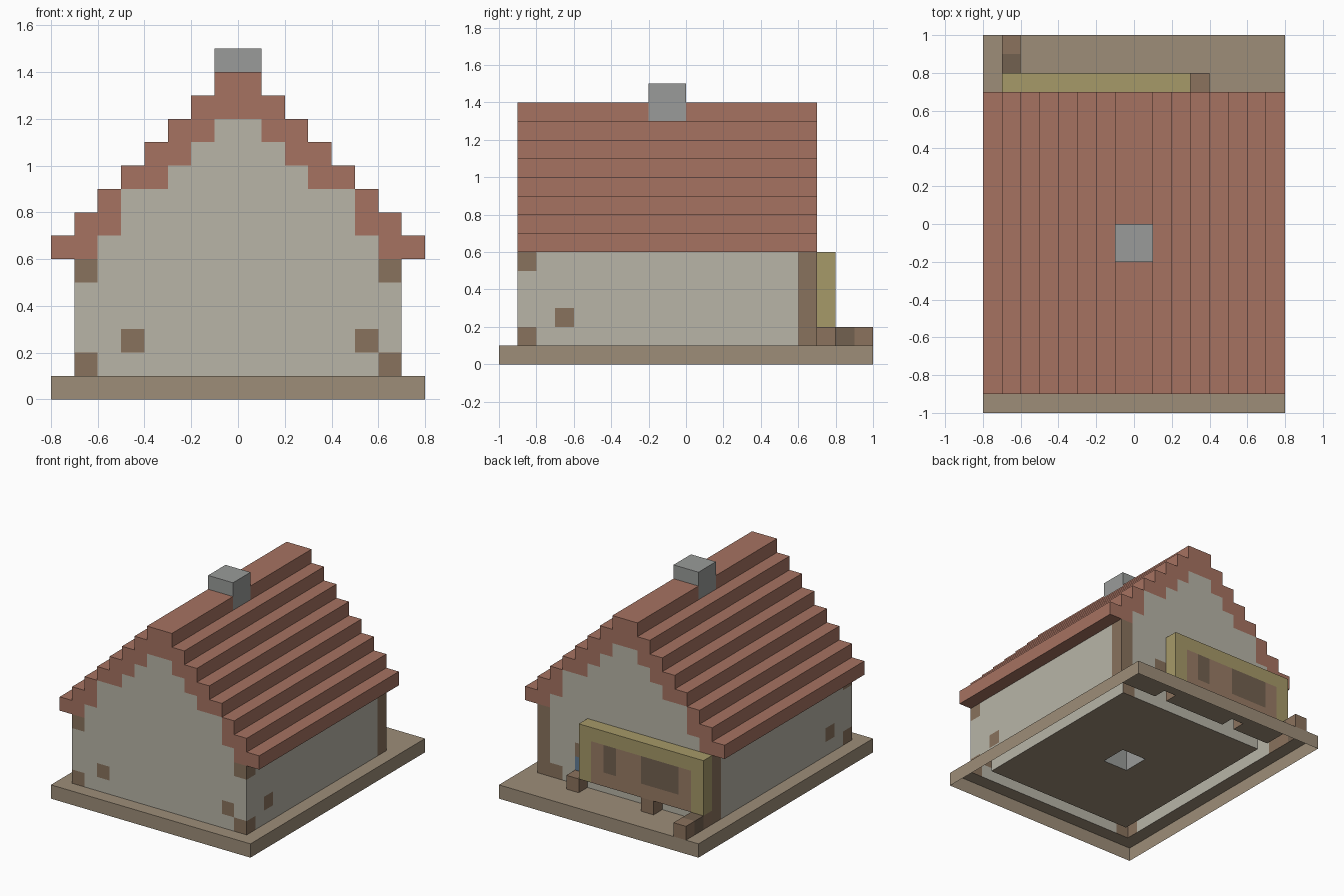
import bpy, bmesh

if "Cube" in bpy.data.objects:
    bpy.data.objects.remove(bpy.data.objects["Cube"])

# Block-built house: parts are filled on a 0.1 grid, later parts replace earlier
# ones, and only the exposed faces are meshed (underside left open).
S = 0.1
cells = {}
COLORS = {
    "base": (0.34, 0.27, 0.19), "walls": (0.48, 0.46, 0.39),
    "roof": (0.38, 0.17, 0.12), "chimney": (0.32, 0.33, 0.32),
    "timber": (0.25, 0.17, 0.11), "porch_frame": (0.38, 0.32, 0.14),
    "porch_panel": (0.32, 0.20, 0.13), "porch_dark_panel": (0.17, 0.12, 0.08),
    "porch_legs": (0.26, 0.17, 0.11), "blue_block": (0.12, 0.20, 0.30),
}


def fill(part, x, y, z, mirror=False):
    """Fill half-open cell ranges with a part, optionally mirrored in x."""
    for i in range(*x):
        for j in range(*y):
            for k in range(*z):
                cells[i, j, k] = part
                if mirror:
                    cells[-1 - i, j, k] = part


# Base slab
fill("base", (-8, 8), (-10, 10), (0, 1))

# Side walls and the stepped front and back gables
fill("walls", (6, 7), (-9, 7), (1, 6), mirror=True)
GABLE = [7] * 5 + [6, 5, 5, 3, 2, 1]
for j in (-9, 6):
    for n, half in enumerate(GABLE):
        fill("walls", (-half, half), (j, j + 1), (n + 1, n + 2))

# Stepped roof courses, from eaves to ridge
ROOF = [(6, 8), (5, 7), (5, 6), (3, 5), (2, 4), (1, 3), (0, 2), (0, 1)]
for n, span in enumerate(ROOF):
    fill("roof", span, (-9, 7), (6 + n, 7 + n), mirror=True)
fill("roof", (4, 5), (-8, 6), (8, 9), mirror=True)

# Chimney running from the floor through the ridge
fill("chimney", (-1, 1), (-2, 0), (1, 15))

# Timber corner posts and accent blocks
for k in (1, 5):
    fill("timber", (6, 7), (-9, -8), (k, k + 1), mirror=True)
fill("timber", (6, 7), (6, 7), (1, 6), mirror=True)
fill("timber", (6, 7), (-7, -6), (2, 3), mirror=True)
fill("timber", (-5, -4), (-9, -8), (2, 3))
fill("timber", (5, 6), (-9, -8), (2, 3))
fill("timber", (5, 6), (6, 7), (1, 2))
fill("timber", (3, 4), (6, 7), (3, 4))
fill("blue_block", (3, 4), (6, 7), (2, 3))

# Raised porch board on the back, with its frame, panels and legs
fill("porch_frame", (-7, 3), (7, 8), (2, 6))
fill("porch_panel", (-6, 2), (7, 8), (2, 5))
fill("porch_dark_panel", (0, 1), (7, 8), (3, 5))
fill("porch_dark_panel", (-5, -2), (7, 8), (3, 5))
for i in (-7, -3, 3):
    fill("porch_legs", (i, i + 1), (7, 8), (1, 2))
fill("porch_dark_panel", (-7, -6), (8, 9), (1, 2))
fill("porch_legs", (-7, -6), (9, 10), (1, 2))

# Mesh the exposed faces of each part
for part, color in COLORS.items():
    bm = bmesh.new()
    for cell, owner in cells.items():
        if owner != part:
            continue
        for axis in range(3):
            for side in (0, 1):
                near = list(cell)
                near[axis] += 2 * side - 1
                if tuple(near) in cells or near[2] < 0:
                    continue
                u, v = (axis + 1) % 3, (axis + 2) % 3
                corners = []
                for a, b in ((0, 0), (1, 0), (1, 1), (0, 1)):
                    p = list(cell)
                    p[axis] += side
                    p[u] += a
                    p[v] += b
                    corners.append(bm.verts.new([c * S for c in p]))
                bm.faces.new(corners if side else corners[::-1])
    bmesh.ops.remove_doubles(bm, verts=bm.verts, dist=0.001)
    mesh = bpy.data.meshes.new(part)
    bm.to_mesh(mesh)
    bm.free()
    mat = bpy.data.materials.new(part)
    mat.diffuse_color = (*color, 1)
    mat.use_nodes = True
    mat.node_tree.nodes["Principled BSDF"].inputs["Base Color"].default_value = mat.diffuse_color
    mesh.materials.append(mat)
    bpy.context.collection.objects.link(bpy.data.objects.new(part, mesh))
